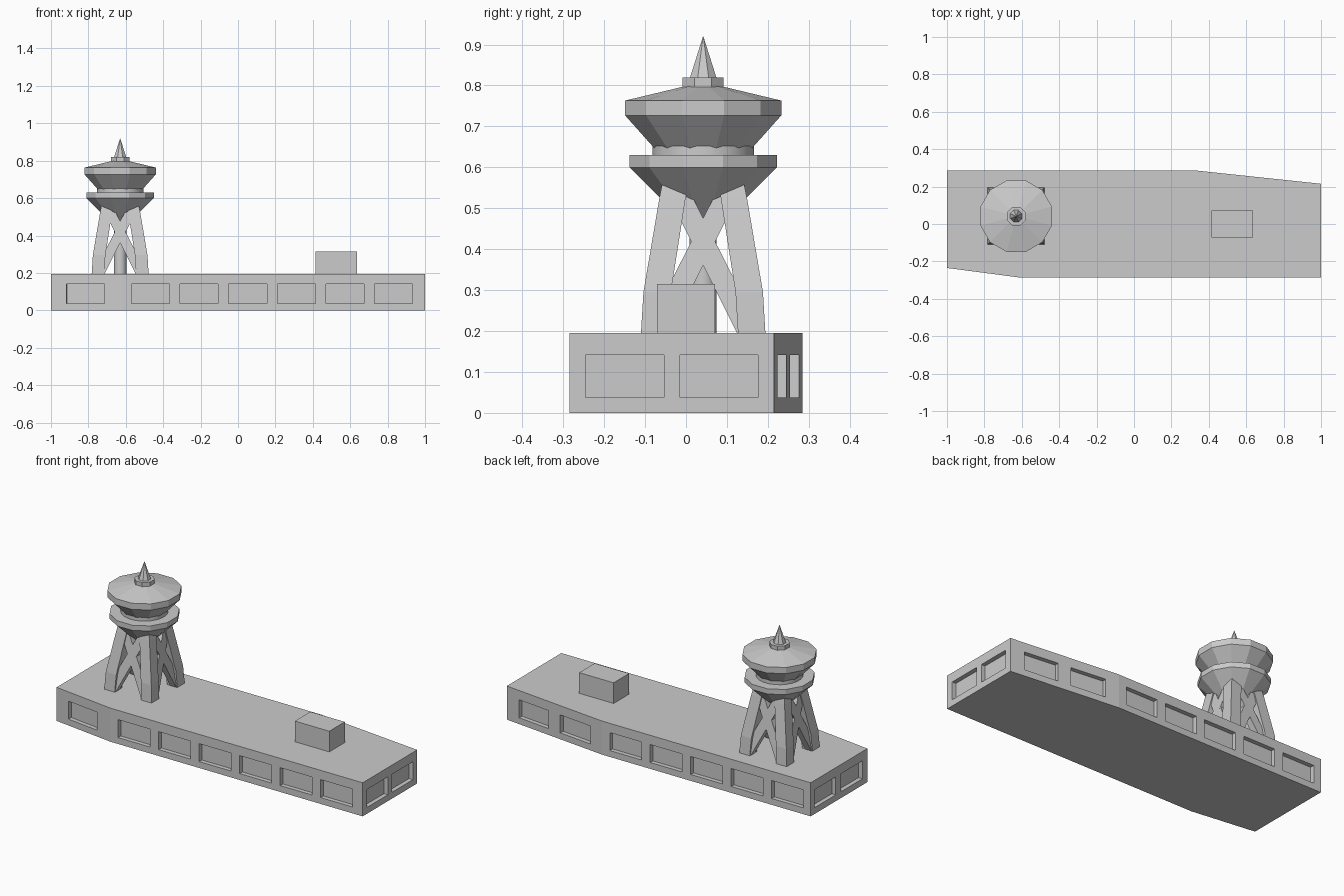
import bpy, bmesh, math
from mathutils import Vector

if "Cube" in bpy.data.objects:
    bpy.data.objects.remove(bpy.data.objects["Cube"])

grey = bpy.data.materials.new("plain_grey")
grey.diffuse_color = (0.6, 0.6, 0.6, 1)
grey.use_nodes = True
grey.node_tree.nodes["Principled BSDF"].inputs["Base Color"].default_value = grey.diffuse_color
CX, CY, DECK = -0.63, 0.042, 0.195


def finish(name, bm, smooth=False):
    bmesh.ops.remove_doubles(bm, verts=bm.verts, dist=1e-5)
    bmesh.ops.recalc_face_normals(bm, faces=bm.faces)
    me = bpy.data.meshes.new(name)
    bm.to_mesh(me)
    bm.free()
    me.materials.append(grey)
    ob = bpy.data.objects.new(name, me)
    bpy.context.collection.objects.link(ob)
    if smooth:
        bpy.context.view_layer.objects.active = ob
        ob.select_set(True)
        bpy.ops.object.shade_smooth_by_angle(angle=math.radians(35))
        ob.select_set(False)
    return ob


def face(bm, pts):
    bm.faces.new([bm.verts.new(p) for p in pts])


def hexa(bm, low, high):
    """Solid between two matching four-point loops."""
    face(bm, low)
    face(bm, high)
    for i in range(4):
        j = (i + 1) % 4
        face(bm, [low[i], low[j], high[j], high[i]])


def lathe(name, profile, n, smooth=False):
    """Revolved part on the tower axis; radii are measured across the flats."""
    bm = bmesh.new()
    k = 1 / math.cos(math.pi / n)
    rings = [[(CX + r * k * math.cos(2 * math.pi * (i + .5) / n),
               CY + r * k * math.sin(2 * math.pi * (i + .5) / n), z)
              for i in range(n)] for r, z in profile]
    for a, b in zip(rings, rings[1:]):
        for i in range(n):
            j = (i + 1) % n
            face(bm, [a[i], a[j], b[j], b[i]])
    face(bm, rings[0])
    face(bm, rings[-1])
    bmesh.ops.dissolve_degenerate(bm, dist=1e-5, edges=bm.edges)
    return finish(name, bm, smooth)


# Long building: walls with recessed windows (spans given along the main axis)
plan = [(-1, -.235), (-.62, -.285), (1, -.285), (1, .215), (.34, .285), (-1, .285)]
spans = [
    (0, [(-.917, -.714)]),
    (0, [(-.57 + .26 * i, -.366 + .26 * i) for i in range(6)]),
    (1, [(-.246, -.054), (-.015, .176)]),
    (0, [(.915, .71), (.63, .42)]),
    (0, [(.29 - .26 * i, .086 - .26 * i) for i in range(5)]),
    (1, [(.25, .055), (.005, -.19)]),
]
bm = bmesh.new()
levels = [0, .037, .141, DECK]
for k, (axis, wins) in enumerate(spans):
    p, q = Vector(plan[k]), Vector(plan[(k + 1) % 6])
    d = (q - p).normalized()
    inward = Vector((-d.y, d.x, 0)) * 0.025
    ts = [0] + [(v - p[axis]) / (q[axis] - p[axis]) for w in wins for v in w] + [1]
    for i in range(len(ts) - 1):
        a, b = p.lerp(q, ts[i]), p.lerp(q, ts[i + 1])
        for j in range(3):
            quad = [Vector((a.x, a.y, levels[j])), Vector((b.x, b.y, levels[j])),
                    Vector((b.x, b.y, levels[j + 1])), Vector((a.x, a.y, levels[j + 1]))]
            if i % 2 and j == 1:
                back = [v + inward for v in quad]
                face(bm, back)
                for m in range(4):
                    n = (m + 1) % 4
                    face(bm, [quad[m], quad[n], back[n], back[m]])
            else:
                face(bm, quad)
bmesh.ops.remove_doubles(bm, verts=bm.verts, dist=1e-5)
bmesh.ops.holes_fill(bm, edges=[e for e in bm.edges if e.is_boundary], sides=0)
finish("long_building", bm)

# Roof box
bm = bmesh.new()
rect = [(.415, -.071), (.636, -.071), (.636, .071), (.415, .071)]
hexa(bm, [(x, y, DECK) for x, y in rect], [(x, y, .315) for x, y in rect])
finish("roof_box", bm)

# Four tapering corner legs: (outer, inner half width, height)
stations = [(.152, .085, DECK), (.146, .079, .295), (.107, .043, .525), (.095, .035, .585)]
bm = bmesh.new()
for sx in (-1, 1):
    for sy in (-1, 1):
        loops = [[(CX + sx * a, CY + sy * b, z) for a, b in
                  ((o, o), (i, o), (i, i), (o, i))] for o, i, z in stations]
        face(bm, loops[0])
        face(bm, loops[-1])
        for a, b in zip(loops, loops[1:]):
            for i in range(4):
                j = (i + 1) % 4
                face(bm, [a[i], a[j], b[j], b[i]])
finish("corner_legs", bm)


# Crossed braces on each of the four sides
def outer(z):
    return .148 - .17 * (z - .295) if z > .295 else .152 - .05 * (z - DECK)


bm = bmesh.new()
for side in range(4):
    c, s = math.cos(side * math.pi / 2), math.sin(side * math.pi / 2)
    for m in (-1, 1):
        edge = [(.083, DECK), (.143, DECK), (.143, .205), (-.045, .57), (-.095, .55)]
        edge = [(.083, DECK), (.143, DECK), (-.048, .57), (-.1, .56)]

        def ring(inset):
            out = []
            for u, z in edge:
                v = -(outer(z) - inset)
                out.append((CX + c * u * m - s * v, CY + s * u * m + c * v, z))
            return out
        hexa(bm, ring(.006), ring(.045))
finish("cross_braces", bm)

# Tower body from bottom to top
lathe("centre_column", [(.033, DECK), (.033, .5)], 16, True)
lathe("lower_deck", [(.035, .455), (.18, .6), (.18, .63)], 12)
lathe("neck", [(.124, .6), (.124, .7)], 24, True)
lathe("upper_deck", [(.1, .625), (.191, .727), (.191, .763), (.045, .798)], 12)
lathe("roof_cap", [(.05, .79), (.05, .82)], 8)
lathe("spire", [(.032, .82), (.0004, .92)], 8)
